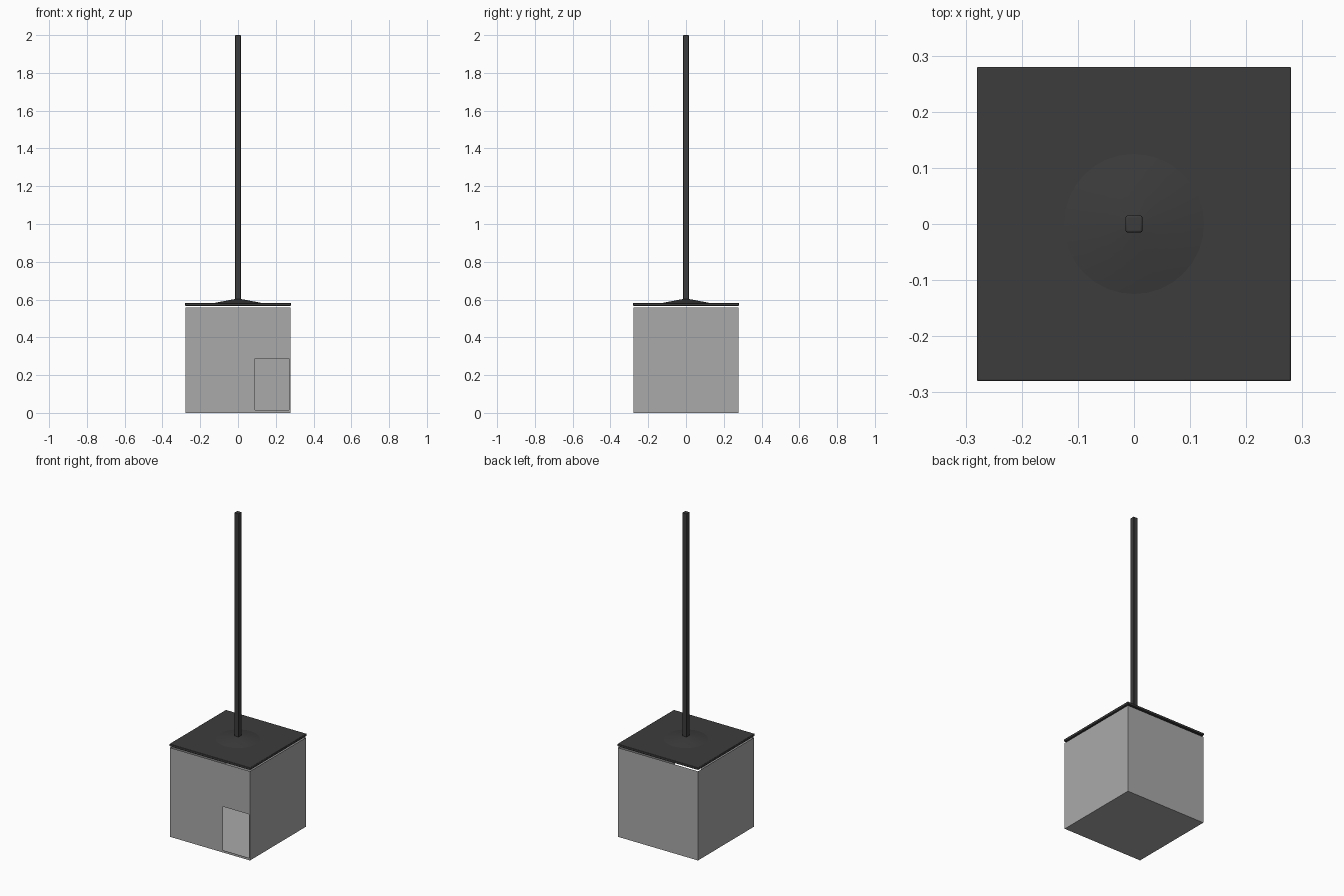
import bpy, bmesh

if "Cube" in bpy.data.objects:
    bpy.data.objects.remove(bpy.data.objects["Cube"])

W = 0.277   # half width of the box
H = 0.558   # height of the box walls


def material(name, rgba):
    m = bpy.data.materials.new(name)
    m.diffuse_color = rgba
    m.use_nodes = True
    m.node_tree.nodes["Principled BSDF"].inputs["Base Color"].default_value = m.diffuse_color
    return m


dark = material("dark_metal", (0.045, 0.045, 0.045, 1))
glass = material("smoked_glass", (0.4, 0.4, 0.4, 0.6))


def sheet(name, quads, mat):
    """Thin panel made of joined quads."""
    bm = bmesh.new()
    for q in quads:
        bm.faces.new([bm.verts.new(p) for p in q])
    bmesh.ops.remove_doubles(bm, verts=bm.verts, dist=1e-5)
    me = bpy.data.meshes.new(name)
    bm.to_mesh(me)
    bm.free()
    ob = bpy.data.objects.new(name, me)
    bpy.context.collection.objects.link(ob)
    me.materials.append(mat)
    return ob


def block(name, size, z0, bevel, mat):
    """Bevelled block standing at height z0 on the centre axis."""
    bpy.ops.mesh.primitive_cube_add(size=1, location=(0, 0, z0 + size[2] / 2))
    ob = bpy.context.object
    ob.name = name
    ob.scale = size
    bpy.ops.object.transform_apply(location=False, rotation=False, scale=True)
    mod = ob.modifiers.new("bevel", 'BEVEL')
    mod.width, mod.segments = bevel, 2
    ob.data.materials.append(mat)
    bpy.ops.object.shade_smooth_by_angle()
    return ob


# Closed glass walls and floor
sheet("floor_panel", [[(-W, -W, 0), (-W, W, 0), (W, W, 0), (W, -W, 0)]], glass)
sheet("right_wall", [[(W, -W, 0), (W, W, 0), (W, W, H), (W, -W, H)]], glass)
sheet("left_wall", [[(-W, W, 0), (-W, -W, 0), (-W, -W, H), (-W, W, H)]], glass)
sheet("back_wall", [[(W, W, 0), (-W, W, 0), (-W, W, H), (W, W, H)]], glass)

# Front wall, a grid of panels with the doorway left out
xs, zs = [-W, 0.09, 0.27, W], [0, 0.014, 0.287, H]
sheet("front_wall", [[(xs[i], -W, zs[j]), (xs[i + 1], -W, zs[j]),
                      (xs[i + 1], -W, zs[j + 1]), (xs[i], -W, zs[j + 1])]
                     for i in range(3) for j in range(3) if (i, j) != (1, 1)], glass)

# Dark roof plate floating just above the walls
block("roof_plate", (0.56, 0.56, 0.015), 0.567, 0.003, dark)

# Shallow flare joining the plate to the pole
bpy.ops.mesh.primitive_cone_add(vertices=32, radius1=0.13, radius2=0.015, depth=0.022,
                                location=(0, 0, 0.592))
flare = bpy.context.object
flare.name = "pole_flare"
flare.data.materials.append(dark)
bpy.ops.object.shade_smooth_by_angle()

# Square hanging pole
block("pole", (0.03, 0.03, 1.42), 0.58, 0.003, dark)
